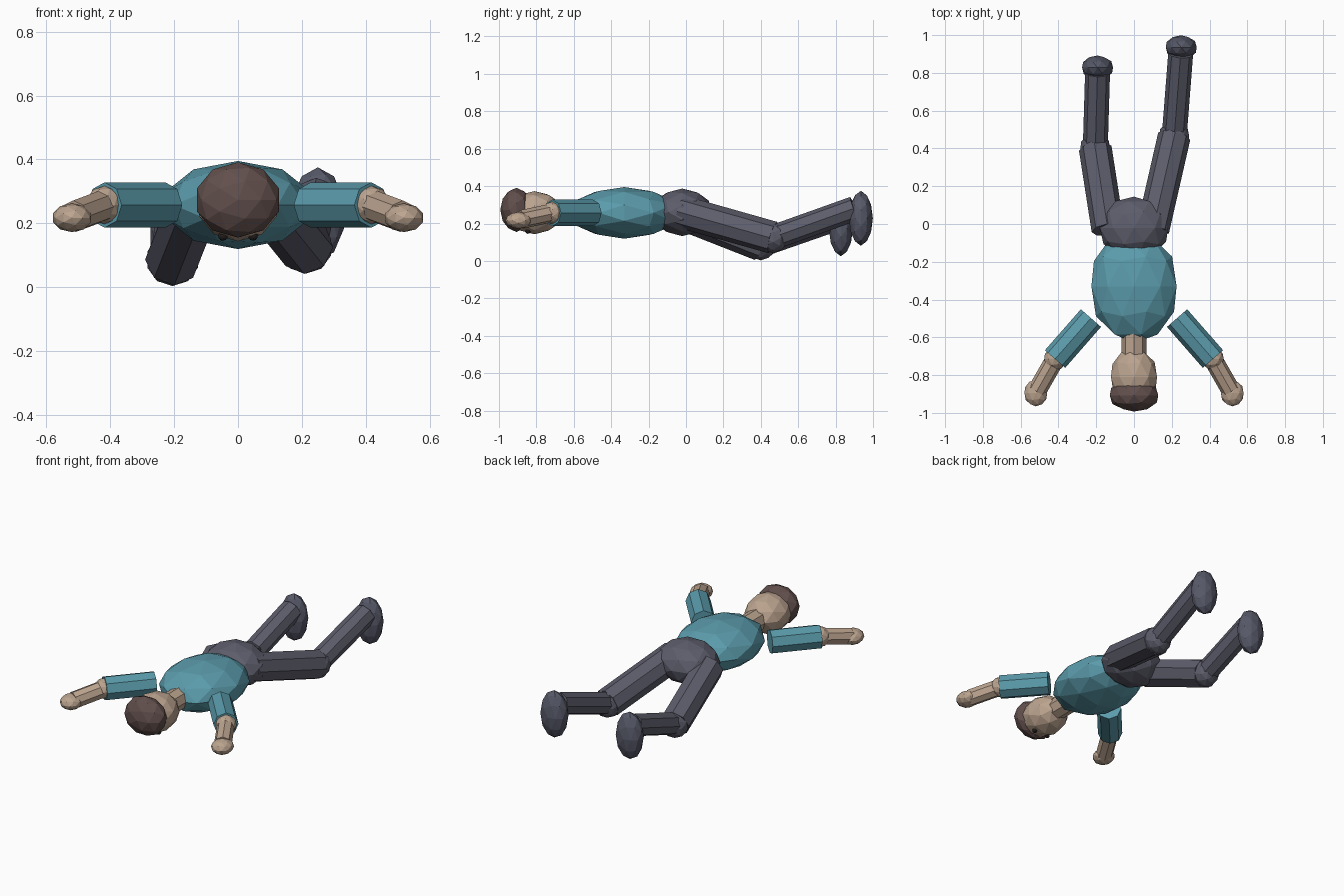
import bpy
import bmesh
import math
from mathutils import Matrix, Vector

# Remove the default cube only
default_cube = bpy.data.objects.get("Cube")
if default_cube:
    bpy.data.objects.remove(default_cube, do_unlink=True)


def make_material(name, red, green, blue):
    material = bpy.data.materials.new(name)
    material.use_nodes = True
    color = (red, green, blue, 1)
    material.diffuse_color = color
    material.node_tree.nodes["Principled BSDF"].inputs["Base Color"].default_value = color
    return material


shirt = make_material("teal shirt", 0.105, 0.33, 0.41)
skin = make_material("skin", 0.50, 0.37, 0.275)
hair = make_material("dark brown hair", 0.12, 0.078, 0.072)
trousers = make_material("slate trousers", 0.11, 0.11, 0.15)
shoes = make_material("dark slate shoes", 0.095, 0.1, 0.14)
eyes = make_material("dark eyes", 0.02, 0.015, 0.015)


def finish(name, mesh_builder, material):
    mesh = bpy.data.meshes.new(name)
    mesh_builder.to_mesh(mesh)
    mesh_builder.free()
    mesh.materials.append(material)
    part = bpy.data.objects.new(name, mesh)
    bpy.context.scene.collection.objects.link(part)
    return part


def ellipsoid(name, center, radii, material):
    """Faceted ball whose poles lie along the body (world y)."""
    builder = bmesh.new()
    place = Matrix.Translation(center) @ Matrix.Diagonal((*radii, 1))
    turn = Matrix.Rotation(math.radians(90), 4, "X")
    bmesh.ops.create_icosphere(builder, subdivisions=2, radius=1, matrix=place @ turn)
    return finish(name, builder, material)


def limb(name, start, end, radius, material):
    """Eight-sided cylinder between two points."""
    start, end = Vector(start), Vector(end)
    axis = end - start
    builder = bmesh.new()
    turn = axis.to_track_quat("Z", "Y").to_matrix().to_4x4()
    place = Matrix.Translation((start + end) / 2) @ turn
    bmesh.ops.create_cone(builder, cap_ends=True, segments=8, radius1=radius,
                          radius2=radius, depth=axis.length, matrix=place)
    return finish(name, builder, material)


# Body
ellipsoid("torso", (0, -0.33, 0.257), (0.237, 0.3, 0.138), shirt)
ellipsoid("pelvis", (0, -0.02, 0.26), (0.19, 0.165, 0.127), trousers)

# Head
limb("neck", (0, -0.56, 0.257), (0, -0.73, 0.257), 0.065, skin)
ellipsoid("head", (0, -0.81, 0.258), (0.128, 0.153, 0.115), skin)
ellipsoid("hair_cap", (0, -0.907, 0.273), (0.135, 0.086, 0.118), hair)

# Arms and eyes, the same on both sides
for side_name, side in (("left", 1), ("right", -1)):
    shoulder = (side * 0.228, -0.498, 0.257)
    elbow = (side * 0.418, -0.715, 0.257)
    wrist = (side * 0.512, -0.88, 0.222)
    limb(side_name + "_sleeve", shoulder, elbow, 0.071, shirt)
    ellipsoid(side_name + "_elbow", elbow, (0.06, 0.06, 0.06), skin)
    limb(side_name + "_forearm", elbow, wrist, 0.05, skin)
    ellipsoid(side_name + "_hand", (side * 0.52, -0.895, 0.217),
              (0.063, 0.07, 0.045), skin)
    ellipsoid(side_name + "_eye", (side * 0.047, -0.845, 0.16),
              (0.015, 0.015, 0.015), eyes)

# Legs, each in its own pose
poses = {
    "left": ((0.1, -0.03, 0.265), (0.213, 0.465, 0.125),
             (0.247, 0.9, 0.28), (0.25, 0.935, 0.228)),
    "right": ((-0.138, -0.03, 0.255), (-0.205, 0.4, 0.086),
              (-0.193, 0.8, 0.225), (-0.193, 0.828, 0.172)),
}
for side_name, (hip, knee, ankle, foot) in poses.items():
    limb(side_name + "_thigh", hip, knee, 0.087, trousers)
    ellipsoid(side_name + "_knee", knee, (0.083, 0.083, 0.083), trousers)
    limb(side_name + "_shin", knee, ankle, 0.066, trousers)
    ellipsoid(side_name + "_shoe", foot, (0.086, 0.064, 0.147), shoes)
